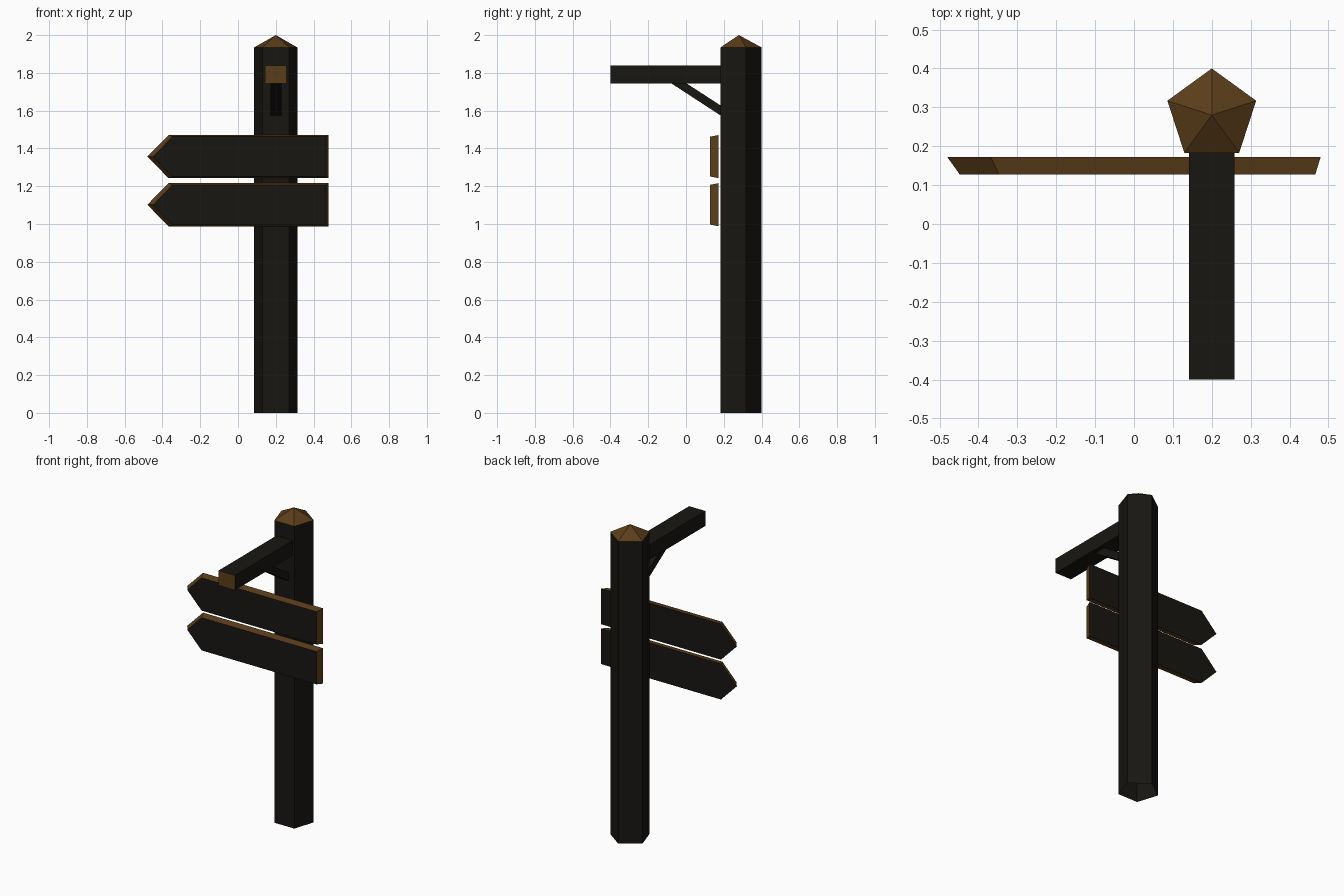
import bpy, bmesh
from math import sin, cos, pi

if "Cube" in bpy.data.objects:
    bpy.data.objects.remove(bpy.data.objects["Cube"])


def material(name, rgb):
    m = bpy.data.materials.new(name)
    m.diffuse_color = (*rgb, 1)
    m.use_nodes = True
    m.node_tree.nodes["Principled BSDF"].inputs["Base Color"].default_value = m.diffuse_color
    return m


DARK = material("dark_wood", (0.009, 0.008, 0.006))
BROWN = material("cut_wood", (0.105, 0.048, 0.010))


def loft(name, loop_a, loop_b, sides=0, start=0, end=0, cap_a=True, apex=None):
    """Join two matching loops; material index 0 = dark, 1 = brown.
    With an apex, the second loop closes to a point."""
    bm = bmesh.new()
    a = [bm.verts.new(p) for p in loop_a]
    b = [bm.verts.new(p) for p in loop_b]
    n = len(a)
    for i in range(n):
        j = (i + 1) % n
        bm.faces.new((a[i], a[j], b[j], b[i])).material_index = sides
    if cap_a:
        bm.faces.new(a[::-1]).material_index = start
    if apex:
        tip = bm.verts.new(apex)
        for i in range(n):
            bm.faces.new((b[i], b[(i + 1) % n], tip)).material_index = end
    else:
        bm.faces.new(b).material_index = end
    bmesh.ops.recalc_face_normals(bm, faces=bm.faces)
    me = bpy.data.meshes.new(name)
    bm.to_mesh(me)
    bm.free()
    me.materials.append(DARK)
    me.materials.append(BROWN)
    ob = bpy.data.objects.new(name, me)
    bpy.context.collection.objects.link(ob)
    return ob


# Five-sided post with a pointed top, open underneath
PX, PY, R = 0.2, 0.28, 0.12


def pentagon(z):
    return [(PX + R * sin(2 * pi * i / 5), PY + R * cos(2 * pi * i / 5), z) for i in range(5)]


loft("post", pentagon(0), pentagon(1.935), end=1, cap_a=False, apex=(PX, PY, 2.0))

# Horizontal arm with a cut front end
def rectangle(y):
    return [(PX + sx * 0.058, y, z) for sx, z in ((-1, 1.745), (1, 1.745), (1, 1.84), (-1, 1.84))]


loft("arm", rectangle(-0.4), rectangle(0.184), start=1)

# Diagonal brace under the arm
brace = [(-0.08, 1.746), (0.0, 1.746), (0.184, 1.627), (0.184, 1.574)]
loft("brace", *[[(PX + dx, y, z) for y, z in brace] for dx in (-0.029, 0.029)])


# Arrow boards with bevelled brown edges, smaller at the front
def arrow(y, zc, tip, shoulder, right, half):
    return [(tip, y, zc), (shoulder, y, zc + half), (right, y, zc + half),
            (right, y, zc - half), (shoulder, y, zc - half)]


for name, zc in (("upper_sign", 1.357), ("lower_sign", 1.102)):
    loft(name, arrow(0.127, zc, -0.448, -0.347, 0.466, 0.105),
         arrow(0.172, zc, -0.48, -0.368, 0.48, 0.114), sides=1)
